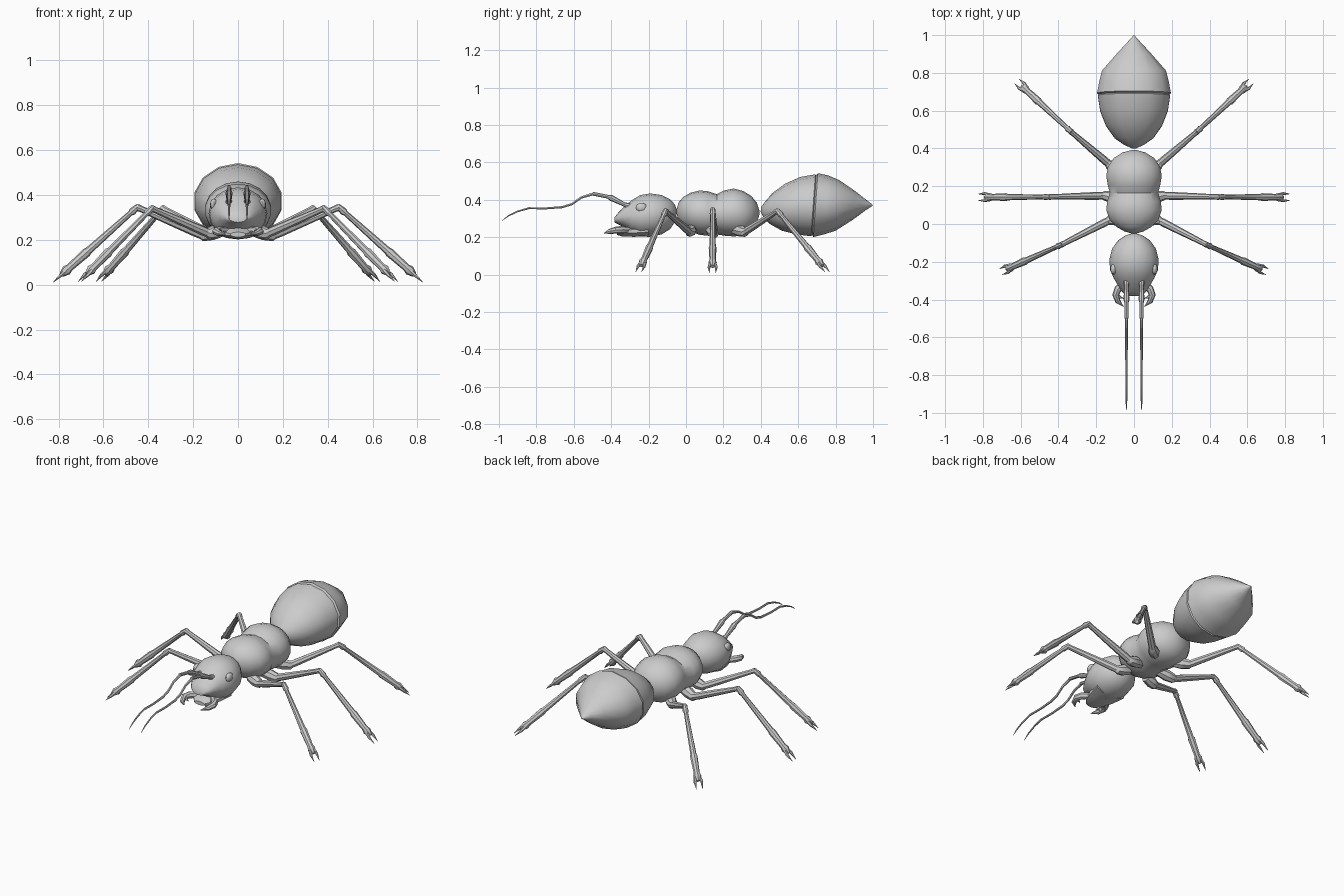
import bpy, bmesh, math
from mathutils import Vector

grey = bpy.data.materials.new("body_grey")
grey.diffuse_color = (0.6, 0.6, 0.6, 1)


def finish(name, bm, angle=40):
    bmesh.ops.recalc_face_normals(bm, faces=bm.faces)
    me = bpy.data.meshes.new(name)
    bm.to_mesh(me)
    bm.free()
    me.materials.append(grey)
    ob = bpy.data.objects.new(name, me)
    bpy.context.collection.objects.link(ob)
    bpy.ops.object.select_all(action='DESELECT')
    ob.select_set(True)
    bpy.context.view_layer.objects.active = ob
    bpy.ops.object.shade_smooth_by_angle(angle=math.radians(angle))
    return ob


def skin(bm, rings):
    """Bridge successive rings and cap both ends."""
    rows = [[bm.verts.new(p) for p in r] for r in rings]
    n = len(rows[0])
    for a, b in zip(rows, rows[1:]):
        for i in range(n):
            j = (i + 1) % n
            bm.faces.new((a[i], a[j], b[j], b[i]))
    bm.faces.new(rows[0])
    bm.faces.new(rows[-1])


def body(name, sections, sides=14, tilt=0.0):
    """Loft along y: each section is (y, half width, bottom z, top z)."""
    rings = []
    for y, w, lo, hi in sections:
        c, h = (lo + hi) / 2, (hi - lo) / 2
        ring = []
        for i in range(sides):
            t = 2 * math.pi * i / sides
            z = h * math.cos(t)
            ring.append((w * math.sin(t), y + tilt * z, c + z))
        rings.append(ring)
    bm = bmesh.new()
    skin(bm, rings)
    return finish(name, bm)


def tube(bm, pts, radii, sides=8):
    """Tapered limb through points, with mitred joints."""
    pts = [Vector(p) for p in pts]
    rings = []
    for k, (p, r) in enumerate(zip(pts, radii)):
        d = (pts[min(k + 1, len(pts) - 1)] - pts[max(k - 1, 0)]).normalized()
        u = d.cross(Vector((0, 0, 1)))
        u = u.normalized() if u.length > 1e-4 else Vector((1, 0, 0))
        v = d.cross(u)
        rings.append([p + r * (math.cos(a) * u + math.sin(a) * v)
                      for a in (2 * math.pi * i / sides for i in range(sides))])
    skin(bm, rings)


def flip(p, s):
    return Vector((p[0] * s, p[1], p[2]))


# Abdomen: two shells meeting at a slightly tilted seam
body("abdomen_front", [(0.40, 0.01, 0.335, 0.36), (0.42, 0.055, 0.30, 0.39),
     (0.455, 0.105, 0.27, 0.435), (0.52, 0.152, 0.235, 0.485), (0.60, 0.184, 0.215, 0.522),
     (0.68, 0.196, 0.205, 0.536), (0.69, 0.185, 0.215, 0.526)], tilt=0.07)
body("abdomen_rear", [(0.683, 0.186, 0.215, 0.527), (0.693, 0.2, 0.201, 0.542),
     (0.75, 0.189, 0.215, 0.53), (0.81, 0.174, 0.235, 0.505), (0.90, 0.094, 0.295, 0.446),
     (0.96, 0.038, 0.342, 0.401), (0.998, 0.003, 0.368, 0.374)], tilt=0.07)

# Thorax: two lobes with a shallow waist
body("thorax", [(-0.05, 0.012, 0.325, 0.35), (-0.04, 0.05, 0.29, 0.385),
     (-0.015, 0.094, 0.255, 0.415), (0.025, 0.133, 0.228, 0.438), (0.075, 0.149, 0.212, 0.45),
     (0.12, 0.144, 0.208, 0.445), (0.165, 0.13, 0.215, 0.43), (0.205, 0.141, 0.208, 0.45),
     (0.255, 0.149, 0.204, 0.46), (0.305, 0.14, 0.208, 0.447), (0.35, 0.108, 0.23, 0.42),
     (0.378, 0.062, 0.27, 0.385), (0.392, 0.012, 0.32, 0.345)], sides=18)

# Head and lower jaw
body("head", [(-0.05, 0.012, 0.325, 0.35), (-0.06, 0.045, 0.28, 0.375),
     (-0.085, 0.083, 0.243, 0.403), (-0.13, 0.116, 0.215, 0.425), (-0.19, 0.131, 0.202, 0.434),
     (-0.245, 0.126, 0.203, 0.425), (-0.29, 0.106, 0.222, 0.398), (-0.325, 0.085, 0.25, 0.368),
     (-0.36, 0.063, 0.268, 0.334), (-0.382, 0.035, 0.278, 0.306)], sides=16)
body("lower_jaw", [(-0.2, 0.1, 0.205, 0.27), (-0.28, 0.085, 0.202, 0.262),
     (-0.34, 0.062, 0.204, 0.25), (-0.37, 0.035, 0.212, 0.235)], sides=10)

for s, side in ((1, "right"), (-1, "left")):
    # Eyes
    bm = bmesh.new()
    bmesh.ops.create_uvsphere(bm, u_segments=12, v_segments=8, radius=0.03)
    bmesh.ops.scale(bm, vec=(0.55, 1, 0.85), verts=bm.verts)
    bmesh.ops.translate(bm, vec=(s * 0.108, -0.238, 0.358), verts=bm.verts)
    finish(side + "_eye", bm)

    # Antenna: stout base, then a thin wavy whip
    bm = bmesh.new()
    base = [(0.04, -0.29, 0.362), (0.04, -0.33, 0.375), (0.04, -0.40, 0.41),
            (0.04, -0.42, 0.417), (0.04, -0.50, 0.433)]
    tube(bm, [flip(p, s) for p in base], [0.02, 0.011, 0.016, 0.01, 0.01])
    whip = [(-0.49, 0.433), (-0.56, 0.412), (-0.61, 0.377), (-0.66, 0.361), (-0.75, 0.354),
            (-0.84, 0.355), (-0.90, 0.338), (-0.95, 0.314), (-0.985, 0.288)]
    tube(bm, [(s * 0.04, y, z) for y, z in whip],
         [0.009, 0.007, 0.007, 0.007, 0.006, 0.006, 0.005, 0.004, 0.001], 6)
    finish(side + "_antenna", bm)

    # Hooked mandible with an inner tooth
    bm = bmesh.new()
    hook = [(0.05, -0.31, 0.238), (0.085, -0.345, 0.24), (0.097, -0.375, 0.238),
            (0.085, -0.41, 0.23), (0.055, -0.438, 0.222)]
    tube(bm, [flip(p, s) for p in hook], [0.018, 0.02, 0.018, 0.014, 0.001])
    tooth = [(0.09, -0.38, 0.238), (0.055, -0.395, 0.23)]
    tube(bm, [flip(p, s) for p in tooth], [0.013, 0.001], 6)
    finish(side + "_mandible", bm)

    # Legs: hip, knee and foot positions
    for pair, hip, knee, foot in (
            ("front", (0.13, 0.02, 0.228), (0.385, -0.11, 0.34), (0.705, -0.253, 0.015)),
            ("middle", (0.155, 0.15, 0.22), (0.45, 0.143, 0.345), (0.825, 0.142, 0.01)),
            ("rear", (0.13, 0.315, 0.228), (0.335, 0.49, 0.34), (0.62, 0.755, 0.015))):
        hip, knee, foot = (flip(p, s) for p in (hip, knee, foot))
        root = Vector((s * 0.06, 0.06 + (hip.y - 0.06) * 0.75, 0.245))
        bm = bmesh.new()
        # hip segment, then thigh
        tube(bm, [root, root.lerp(hip, 0.6), hip, hip.lerp(knee, 0.08)],
             [0.026, 0.032, 0.026, 0.016])
        tube(bm, [hip, hip.lerp(knee, 0.12), hip.lerp(knee, 0.5), hip.lerp(knee, 0.93), knee],
             [0.02, 0.021, 0.018, 0.014, 0.016])
        # shin and flared foot segments
        cuts = [-0.02, 0.06, 0.08, 0.58, 0.60, 0.80, 0.84, 0.90]
        tube(bm, [knee.lerp(foot, t) for t in cuts],
             [0.012, 0.017, 0.012, 0.017, 0.021, 0.017, 0.023, 0.011])
        # pair of claws
        d = (foot - knee).normalized()
        across = d.cross(Vector((0, 0, 1))).normalized()
        for c in (-1, 1):
            tube(bm, [knee.lerp(foot, 0.83) + across * c * 0.010,
                      knee.lerp(foot, 0.91) + across * c * 0.019,
                      foot + across * c * 0.017], [0.010, 0.008, 0.001], 6)
        finish(side + "_" + pair + "_leg", bm)
